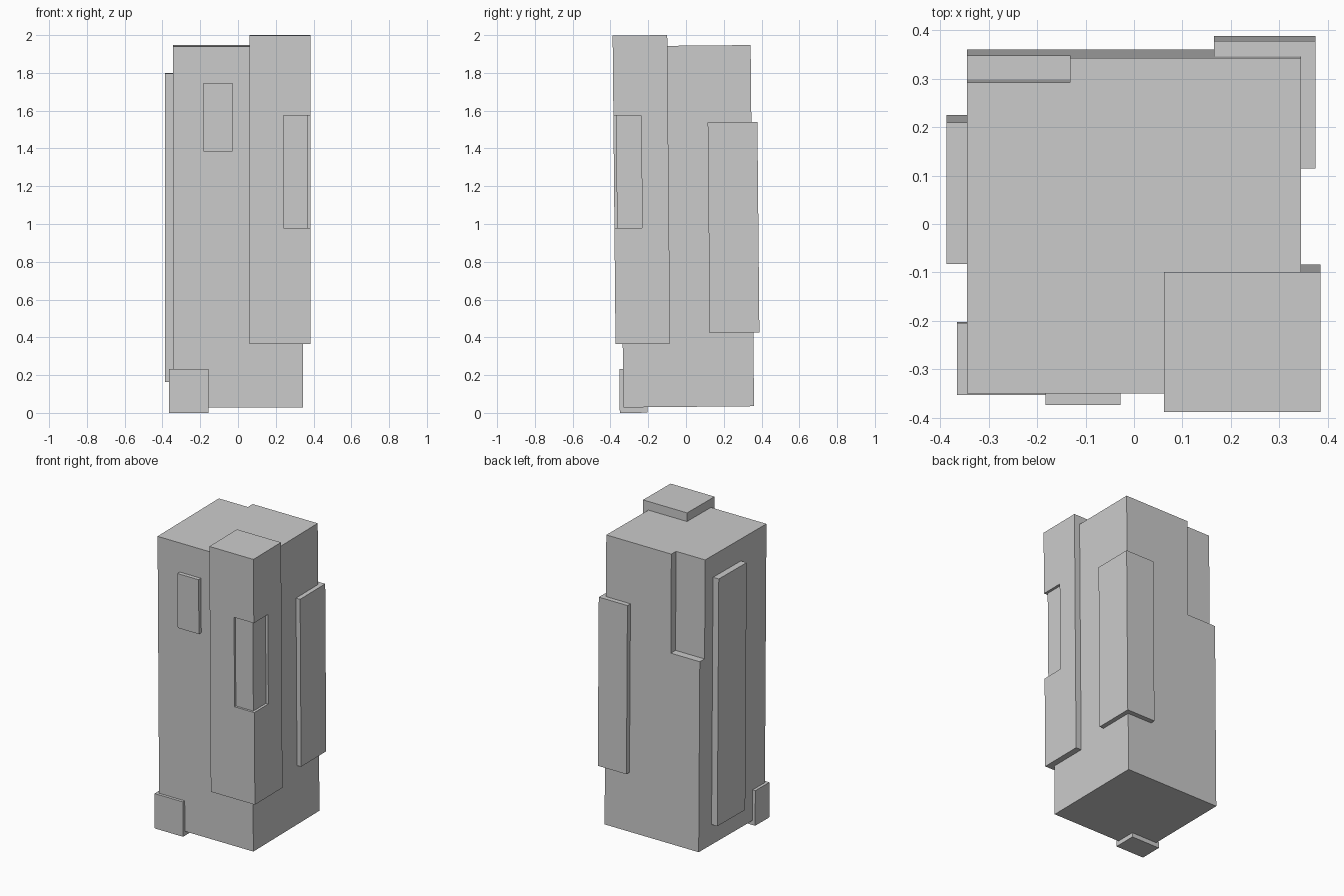
import bpy, bmesh
from mathutils import Matrix, Vector

if "Cube" in bpy.data.objects:
    bpy.data.objects.remove(bpy.data.objects["Cube"])

# whole tower leans very slightly towards the front (rotation about x at mid height)
PIVOT = Vector((0, 0, 1))
LEAN = Matrix.Translation(PIVOT) @ Matrix.Rotation(0.0094, 4, 'X') @ Matrix.Translation(-PIVOT)


def prism(name, outline, z0, z1):
    """Vertical prism from a counter-clockwise xy outline."""
    bm = bmesh.new()
    face = bm.faces.new([bm.verts.new((x, y, z0)) for x, y in outline])
    ext = bmesh.ops.extrude_face_region(bm, geom=[face])
    top = [v for v in ext["geom"] if isinstance(v, bmesh.types.BMVert)]
    bmesh.ops.translate(bm, verts=top, vec=(0, 0, z1 - z0))
    bmesh.ops.recalc_face_normals(bm, faces=bm.faces)
    bm.transform(LEAN)
    mesh = bpy.data.meshes.new(name)
    bm.to_mesh(mesh)
    bm.free()
    obj = bpy.data.objects.new(name, mesh)
    bpy.context.collection.objects.link(obj)
    return obj


def box(name, x0, x1, y0, y1, z0, z1):
    return prism(name, [(x0, y0), (x1, y0), (x1, y1), (x0, y1)], z0, z1)


def cut(target, cutter):
    mod = target.modifiers.new("cut", 'BOOLEAN')
    mod.operation = 'DIFFERENCE'
    mod.solver = 'EXACT'
    mod.object = cutter
    cutter.hide_render = True
    cutter.hide_set(True)


# main shaft with a notch in its upper back left corner
body = box("main_body", -0.345, 0.345, -0.341, 0.351, 0.032, 1.944)
cut(body, box("back_corner_cutter", -0.6, -0.132, 0.301, 0.6, 1.29, 2.3))

# tall block wrapped on the front right corner, with a shallow recess around its edge
block = box("front_corner_block", 0.062, 0.385, -0.379, -0.09, 0.369, 2.001)
recess = [(0.24, -0.6), (0.6, -0.6), (0.6, -0.232),
          (0.368, -0.232), (0.368, -0.365), (0.24, -0.365)]
cut(block, prism("recess_cutter", recess, 0.982, 1.577))

# raised panels and blocks: x range, y range, z range
for name, dims in {
    "back_corner_block": (0.165, 0.375, 0.12, 0.383, 0.423, 1.537),
    "left_panel": (-0.387, -0.3, -0.075, 0.217, 0.165, 1.798),
    "front_panel": (-0.183, -0.028, -0.366, -0.3, 1.388, 1.75),
    "corner_foot": (-0.365, -0.157, -0.36, -0.212, 0.003, 0.235),
}.items():
    box(name, *dims)
